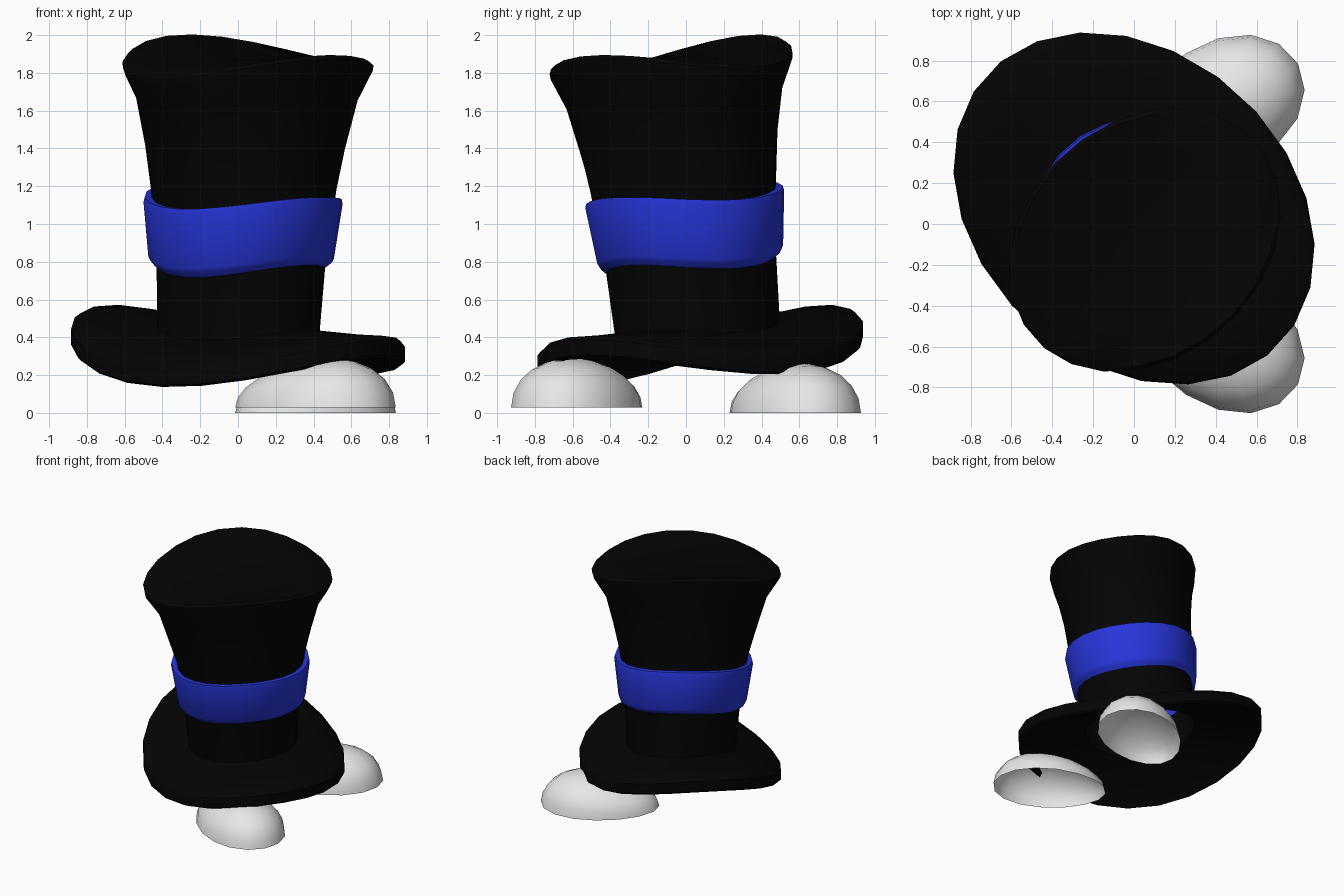
import bpy, bmesh, math
from mathutils import Matrix, Vector

if "Cube" in bpy.data.objects:
    bpy.data.objects.remove(bpy.data.objects["Cube"])

SEGS = 24
BRIM_TURN = 138      # heading of the brim's long axis, degrees
CROWN_TURN = 131     # heading of the crown's narrow axis
LONG = Vector((-1, 1, 0)).normalized()    # axes along which the hat leans
WIDE = Vector((1, 1, 0)).normalized()


def material(name, color):
    m = bpy.data.materials.new(name)
    m.use_nodes = True
    m.diffuse_color = (*color, 1)
    bsdf = m.node_tree.nodes["Principled BSDF"]
    bsdf.inputs["Base Color"].default_value = (*color, 1)
    bsdf.inputs["Roughness"].default_value = 0.8
    return m


black = material("black felt", (0.0012, 0.0012, 0.0012))
blue = material("blue ribbon", (0.02, 0.036, 0.70))
white = material("white", (0.8, 0.8, 0.8))


def finish(bm, name, mat, angle):
    bmesh.ops.recalc_face_normals(bm, faces=bm.faces)
    mesh = bpy.data.meshes.new(name)
    bm.to_mesh(mesh)
    bm.free()
    mesh.materials.append(mat)
    obj = bpy.data.objects.new(name, mesh)
    bpy.context.collection.objects.link(obj)
    bpy.ops.object.select_all(action='DESELECT')
    bpy.context.view_layer.objects.active = obj
    obj.select_set(True)
    bpy.ops.object.shade_smooth_by_angle(angle=math.radians(angle))


def lean(z):
    """Centre of the hat at height z."""
    f = (z - 0.5) / 1.35
    return LONG * (0.035 - 0.127 * f) + WIDE * (0.042 - 0.06 * f)


def ring(bm, z, ra, rb, centre, warp, turn, r=1.0):
    """Warped ellipse: tilted along both axes and bent into a saddle."""
    tilt_a, tilt_b, saddle = warp
    spin = Matrix.Rotation(math.radians(turn), 3, 'Z')
    verts = []
    for i in range(SEGS):
        t = math.tau * (i + 0.5) / SEGS
        c, s = r * math.cos(t), -r * math.sin(t)
        p = centre + spin @ Vector((ra * c, -rb * s, 0))
        p.z = z + tilt_a * c + tilt_b * s + saddle * (c * c - s * s)
        verts.append(bm.verts.new(p))
    return verts


def loft(bm, rings, closed=False):
    pairs = list(zip(rings, rings[1:]))
    if closed:
        pairs.append((rings[-1], rings[0]))
    for lo, hi in pairs:
        for i in range(SEGS):
            j = (i + 1) % SEGS
            bm.faces.new((lo[i], lo[j], hi[j], hi[i]))


# Brim: a closed section swept round, rising to an open hole under the crown
bm = bmesh.new()
section = [(0.45, 0.12), (0.75, 0.088), (0.97, 0.06), (1.0, 0.035),
           (1.0, -0.045), (0.98, -0.06), (0.88, -0.012), (0.45, 0.085)]
loft(bm, [ring(bm, 0.335 + dz, 0.975, 0.76, Vector((0, 0.076, 0)),
               (0.085, 0.035, 0.1), BRIM_TURN, r)
          for r, dz in section], closed=True)
finish(bm, "hat_brim", black, 40)

# Crown: flared hollow tube with a saddle-shaped cap
bm = bmesh.new()
CROWN_WARP = (0.055, 0.03, 0.0625)
BASE_WARP = (0.04, 0.022, 0.035)
profile = [(0.425, 0.45, 0.415), (0.8, 0.46, 0.44), (1.2, 0.49, 0.495),
           (1.42, 0.505, 0.545), (1.68, 0.54, 0.62), (1.835, 0.575, 0.72),
           (1.865, 0.578, 0.725), (1.885, 0.56, 0.70)]
rings = [ring(bm, z, ra, rb, lean(z), CROWN_WARP if z > 1.3 else BASE_WARP, CROWN_TURN)
         for z, ra, rb in profile]
z, ra, rb = profile[-1]
rings += [ring(bm, z, ra, rb, lean(z), CROWN_WARP, CROWN_TURN, r) for r in (0.7, 0.35)]
loft(bm, rings)
bm.faces.new(rings[-1])
finish(bm, "hat_crown", black, 40)

# Ribbon band round the crown, reaching just inside its wall
bm = bmesh.new()
BAND_WARP = (0.042, 0.025, 0.036)
band = [(0.765, 0.438, 0.415), (0.81, 0.483, 0.48), (0.83, 0.495, 0.49),
        (1.12, 0.525, 0.53), (1.145, 0.52, 0.525), (1.145, 0.465, 0.47)]
loft(bm, [ring(bm, z, ra, rb, lean(z), BAND_WARP, CROWN_TURN)
          for z, ra, rb in band], closed=True)
finish(bm, "hat_band", blue, 40)


# Feet: open half-egg shells, higher and wider at the toe
def foot(name, side, base):
    bm = bmesh.new()
    bmesh.ops.create_uvsphere(bm, u_segments=16, v_segments=12, radius=1)
    low = [v for v in bm.verts if v.co.z < -0.01]
    bmesh.ops.delete(bm, geom=low, context='VERTS')
    for v in bm.verts:
        x, y, z = v.co
        v.co = (0.455 * x, 0.31 * y * (1 + 0.1 * x), 0.256 * z * (1 + 0.22 * x))
    turn = Matrix.Rotation(side * math.radians(29), 4, 'Z')
    bm.transform(Matrix.Translation((0.405, side * 0.565, base)) @ turn)
    finish(bm, name, white, 50)


foot("front_foot", -1, 0.028)
foot("back_foot", 1, 0.0)
